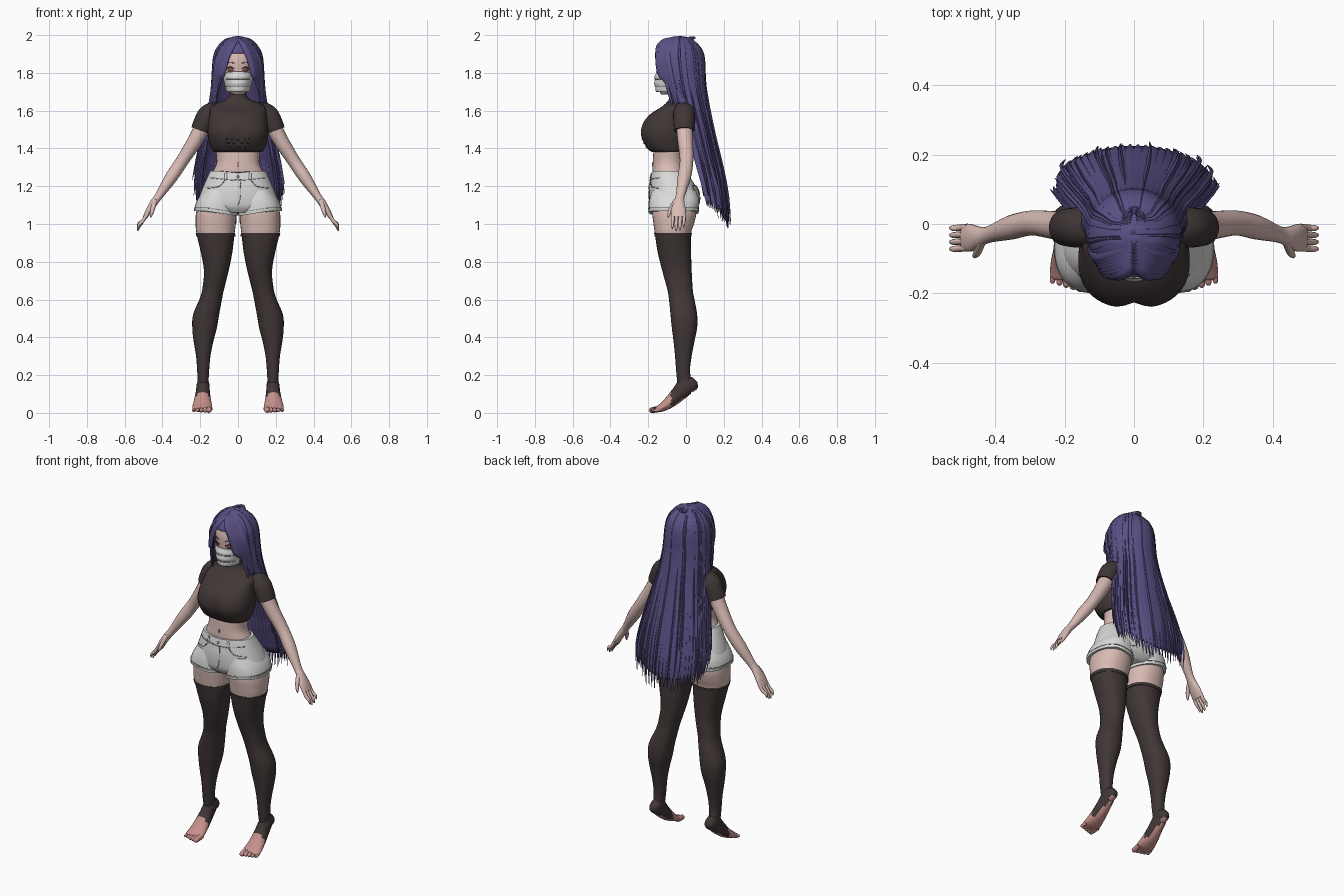
import bpy, bmesh, random
from math import sin, cos, pi, radians, exp
from mathutils import Vector
from mathutils.bvhtree import BVHTree

random.seed(4)
if "Cube" in bpy.data.objects:
    bpy.data.objects.remove(bpy.data.objects["Cube"])


def material(name, r, g, b):
    m = bpy.data.materials.new(name)
    m.use_nodes = True
    m.diffuse_color = (r, g, b, 1)
    node = m.node_tree.nodes["Principled BSDF"]
    node.inputs["Base Color"].default_value = (r, g, b, 1)
    node.inputs["Roughness"].default_value = 0.8
    return m


SKIN = material("skin", .70, .50, .46)
PINK = material("rosy skin", .56, .28, .26)
DARK = material("dark brown fabric", .052, .038, .037)
WHITE = material("white cloth", .70, .70, .69)
GREY = material("grey seam", .30, .30, .31)
HAIR = material("purple hair", .105, .082, .24)
SHADE = material("deep purple hair", .065, .05, .155)
IRIS = material("red iris", .40, .08, .08)


def finish(name, bm, mats, rule=None, thick=0):
    bmesh.ops.recalc_face_normals(bm, faces=bm.faces)
    me = bpy.data.meshes.new(name)
    for m in mats:
        me.materials.append(m)
    for f in bm.faces:
        f.smooth = True
        if rule:
            f.material_index = int(rule(f.calc_center_median(), f.normal))
    bm.to_mesh(me)
    bm.free()
    me.set_sharp_from_angle(angle=radians(50))
    ob = bpy.data.objects.new(name, me)
    bpy.context.collection.objects.link(ob)
    if thick:
        mod = ob.modifiers.new("thickness", "SOLIDIFY")
        mod.thickness, mod.offset = thick, 0
    return ob


def smooth_rows(rows, n):
    """Catmull-Rom interpolation through rows of numbers."""
    out = []
    for i in range(len(rows) - 1):
        a, b, c, d = (rows[max(i - 1, 0)], rows[i], rows[i + 1], rows[min(i + 2, len(rows) - 1)])
        for k in range(n):
            t = k / n
            out.append([q + .5 * t * (r - p + t * (2 * p - 5 * q + 4 * r - s + t * (3 * (q - r) + s - p)))
                        for p, q, r, s in zip(a, b, c, d)])
    return out + [list(rows[-1])]


def skin_rings(name, rings, mats, rule=None, thick=0, closed=True):
    bm = bmesh.new()
    vs = [[bm.verts.new(p) for p in ring] for ring in rings]
    n = len(vs[0])
    for lo, hi in zip(vs, vs[1:]):
        for j in range(n if closed else n - 1):
            bm.faces.new((lo[j], lo[(j + 1) % n], hi[(j + 1) % n], hi[j]))
    if closed:
        bm.faces.new(vs[0])
        bm.faces.new(vs[-1])
    return finish(name, bm, mats, rule, thick)


def loft(name, rows, mats, s=1, power=2.2, sides=32, warp=None, rule=None):
    """Stack of level rounded rings: z, x from, x to, y from, y to."""
    rings = []
    for z, x0, x1, y0, y1 in smooth_rows(rows, 4):
        ring = []
        for j in range(sides):
            c, d = cos(2 * pi * j / sides), sin(2 * pi * j / sides)
            c, d = [(1 if q > 0 else -1) * abs(q) ** (2 / power) for q in (c, d)]
            p = Vector((s * ((x0 + x1) / 2 + (x1 - x0) / 2 * c), (y0 + y1) / 2 + (y1 - y0) / 2 * d, z))
            ring.append(warp(p) if warp else p)
        rings.append(ring)
    return skin_rings(name, rings, mats, rule)


def tube(name, rows, mats, side, s=1, sides=14, steps=4, rule=None):
    """Tube along x, y, z with radius across and radius along the side axis."""
    pts = smooth_rows(rows, steps)
    rings = []
    for i, (x, y, z, ra, rb) in enumerate(pts):
        t = (Vector(pts[min(i + 1, len(pts) - 1)][:3]) - Vector(pts[max(i - 1, 0)][:3])).normalized()
        b = Vector(side)
        b = (b - t * b.dot(t)).normalized()
        n = t.cross(b)
        ring = [Vector((x, y, z)) + n * ra * cos(2 * pi * j / sides) + b * rb * sin(2 * pi * j / sides)
                for j in range(sides)]
        rings.append([Vector((s * p.x, p.y, p.z)) for p in ring])
    return skin_rings(name, rings, mats, rule)


def sheet(name, f, nu, nv, mats, thick):
    return skin_rings(name, [[f(i / nu, j / nv) for i in range(nu + 1)] for j in range(nv + 1)],
                      mats, None, thick, closed=False)


def project(target, pts, face, lift):
    tree = BVHTree.FromPolygons([v.co for v in target.data.vertices],
                                [p.vertices for p in target.data.polygons])
    out = []
    for x, z in pts:
        hit = tree.ray_cast(Vector((x, face, z)), Vector((0, -face, 0)))[0]
        out.append(Vector((x, (hit.y if hit else 0) + face * lift, z)))
    return out


def line(name, target, pts, width, mat, face=-1, lift=.003):
    """Thin painted strip laid on a surface."""
    p = smooth_rows(pts, 6)
    edges = []
    for i, (x, z) in enumerate(p):
        a, b = Vector(p[max(i - 1, 0)]), Vector(p[min(i + 1, len(p) - 1)])
        d = (b - a).normalized() * width / 2
        edges.append(project(target, [(x - d.y, z + d.x), (x + d.y, z - d.x)], face, lift))
    return skin_rings(name, edges, [mat], thick=.002, closed=False)


def disc(name, target, x, z, w, h, mat, lift):
    bm = bmesh.new()
    pts = [(x + w * cos(k * pi / 8), z + h * sin(k * pi / 8)) for k in range(16)]
    bm.faces.new([bm.verts.new(p) for p in project(target, pts, -1, lift)])
    return finish(name, bm, [mat], thick=.002)


# Torso, crop top and shorts
belly = loft("waist", [(1.2, -.16, .16, -.17, .02), (1.27, -.137, .137, -.178, 0),
                       (1.33, -.113, .113, -.176, -.01), (1.42, -.125, .125, -.17, 0)], [SKIN])
disc("navel", belly, 0, 1.315, .004, .011, PINK, .002)


def cleft(p):
    if p.y < -.1:
        p.y += .018 * exp(-(p.x / .03) ** 2 - ((p.z - 1.48) / .06) ** 2)
    return p


top = loft("crop_top", [(1.38, -.128, .128, -.18, .005), (1.405, -.143, .143, -.212, .01),
                        (1.47, -.16, .16, -.243, .03), (1.53, -.158, .158, -.233, .045),
                        (1.58, -.15, .15, -.192, .05), (1.62, -.145, .145, -.13, .045),
                        (1.647, -.095, .095, -.1, .03), (1.67, -.052, .052, -.087, .01),
                        (1.715, -.042, .042, -.085, 0)], [DARK], power=2.35, sides=48, warp=cleft)
for k in range(3):
    line(f"top_fold_{k}", top, [(-.06, 1.45 - k * .02), (0, 1.445 - k * .02), (.06, 1.45 - k * .02)], .003, DARK)

shorts = loft("shorts_body", [(1.06, -.13, .13, -.17, .04), (1.09, -.2, .2, -.19, .066), (1.13, -.208, .208, -.196, .073),
                              (1.18, -.192, .192, -.196, .066), (1.24, -.166, .166, -.19, .032),
                              (1.28, -.148, .148, -.183, .004)],
              [WHITE], sides=48, power=2.3, warp=lambda p: Vector((p.x, p.y, p.z - .1 * max(0, .1 - abs(p.x)) * (p.z > 1.2))))
line("waist_seam", shorts, [(-.145, 1.245), (0, 1.232), (.145, 1.245)], .004, GREY)
line("fly", shorts, [(.012, 1.23), (.014, 1.15), (0, 1.1)], .004, GREY)
disc("button", shorts, 0, 1.25, .007, .007, GREY, .004)
for s in (1, -1):
    line("front_pocket", shorts, [(s * .07, 1.232), (s * .1, 1.2), (s * .16, 1.19)], .004, GREY)
    line("back_pocket", shorts, [(s * .04, 1.2), (s * .04, 1.13), (s * .08, 1.11), (s * .12, 1.13), (s * .12, 1.2), (s * .04, 1.2)],
         .004, GREY, face=1)
    line("belt_loop", shorts, [(s * .065, 1.27), (s * .065, 1.235)], .012, WHITE, lift=.006)

# Legs and feet
LEG = [(1.14, .01, .2, -.17, .05), (1.06, .008, .222, -.178, .055), (1.0, .012, .224, -.172, .042),
       (.95, .018, .22, -.165, .027), (.85, .03, .197, -.15, .027), (.75, .05, .18, -.125, .03),
       (.65, .075, .19, -.098, .036), (.6, .085, .205, -.09, .045), (.52, .1, .238, -.082, .059),
       (.45, .112, .242, -.075, .059), (.38, .13, .235, -.066, .045), (.3, .146, .222, -.058, .03),
       (.22, .153, .216, -.052, .021), (.15, .157, .213, -.045, .035)]
for s, side in ((1, "left"), (-1, "right")):
    loft(side + "_leg", LEG, [SKIN, DARK], s, rule=lambda c, n: c.z < .95)
    loft(side + "_stocking_band", [(.935, .014, .22, -.166, .029), (.952, .015, .224, -.169, .031)], [DARK], s)
    hem = lambda p: Vector((p.x, p.y, p.z - .16 * max(0, .17 - abs(p.x)) * (p.z < 1.1)))
    loft(side + "_shorts_leg", [(1.072, .003, .229, -.196, .064), (1.09, .003, .229, -.198, .068),
                                (1.13, .004, .214, -.194, .07), (1.18, .02, .18, -.18, .05)], [WHITE], s, 2.3, warp=hem)
    loft(side + "_shorts_cuff", [(1.069, .002, .232, -.199, .067), (1.082, .002, .232, -.2, .069)], [WHITE], s, 2.3, warp=hem)
    loft(side + "_cuff_seam", [(1.086, .002, .231, -.2, .07), (1.09, .002, .231, -.2, .07)], [GREY], s, 2.3, warp=hem)
    tube(side + "_foot", [(.184, .062, .15, .012, .012), (.184, .045, .148, .032, .028), (.185, .005, .145, .048, .034),
                          (.186, -.035, .105, .042, .038), (.188, -.08, .062, .033, .046), (.189, -.12, .033, .024, .053),
                          (.19, -.15, .02, .016, .052), (.19, -.16, .017, .01, .045)],
         [DARK, PINK], (1, 0, 0), s, 18, rule=lambda c, n: c.y < -.08 or n.z < -.62)
    for k in range(5):
        x, r, tip = .151 + .02 * k, .016 - .0015 * k, -.195 + .006 * k
        tube(f"{side}_toe_{k}", [(x, -.13, .022, r, r), (x + .002, tip + .025, .016, r, r * .9),
                                 (x + .004, tip + .007, .013, r * .8, r * .8), (x + .004, tip, .011, .004, .004)],
             [PINK], (1, 0, 0), s, 10)

    # Arms, sleeves and hands
    tube(side + "_sleeve", [(.09, -.012, 1.6, .045, .05), (.125, -.01, 1.595, .053, .056), (.16, -.01, 1.572, .057, .058),
                            (.185, -.01, 1.53, .053, .056), (.199, -.01, 1.495, .05, .053)], [DARK], (0, 1, 0), s, 20)
    tube(side + "_arm", [(.17, -.01, 1.55, .045, .045), (.225, -.004, 1.445, .04, .041), (.295, .003, 1.335, .034, .036),
                         (.355, -.01, 1.245, .033, .035), (.418, -.03, 1.15, .021, .024), (.447, -.037, 1.11, .02, .03),
                         (.472, -.04, 1.07, .017, .04), (.492, -.04, 1.035, .012, .037)], [SKIN], (0, 1, 0), s, 18)
    for k in range(4):
        y, drop = -.069 + .02 * k, (.012, 0, .004, .02)[k]
        tube(f"{side}_finger_{k}", [(.48, y, 1.055, .01, .01), (.505, y - .002, 1.015, .0095, .0095),
                                    (.524, y - .003, .985 + drop, .008, .008), (.531, y - .003, .963 + drop, .003, .003)],
             [SKIN], (0, 1, 0), s, 8)
    tube(side + "_thumb", [(.44, -.05, 1.125, .013, .015), (.45, -.077, 1.085, .012, .012),
                           (.458, -.09, 1.055, .009, .009), (.463, -.094, 1.035, .003, .003)], [SKIN], (0, 1, 0), s, 8)

# Head, face and mask
head = loft("head", [(1.685, -.025, .025, -.13, -.07), (1.7, -.045, .045, -.14, -.03), (1.74, -.068, .068, -.148, .02),
                     (1.8, -.08, .08, -.148, .05), (1.87, -.088, .088, -.15, .07), (1.93, -.08, .08, -.13, .05),
                     (1.97, -.04, .04, -.08, .0)], [SKIN], sides=40)
for s in (1, -1):
    disc("eye_white", head, s * .042, 1.818, .021, .011, WHITE, .001)
    disc("iris", head, s * .041, 1.818, .011, .011, IRIS, .003)
    line("lash", head, [(s * .02, 1.823), (s * .042, 1.831), (s * .064, 1.82)], .005, DARK, lift=.004)
    line("brow", head, [(s * .02, 1.85), (s * .042, 1.857), (s * .062, 1.85)], .004, SHADE)


def mask_point(u, v):
    t = radians(-85 + 170 * u)
    bulge = .088 + .009 * sin(pi * v) + .002 * sin(6 * pi * v)
    return Vector(((.06 + .023 * v) * sin(t), -.068 - bulge * cos(t), 1.7 + v * (.092 + .015 * cos(t))))


mask = sheet("face_mask", mask_point, 24, 18, [WHITE], .004)
for z in (1.73, 1.768):
    line("mask_pleat", mask, [(-.06, z), (0, z), (.06, z)], .003, GREY, lift=.004)

# Hair: scalp, long sheet behind the back, and tapered strands
SHELL = [(.94, .18, .155, .07), (1.0, .2, .15, .08), (1.2, .222, .118, .092), (1.4, .19, .07, .092),
         (1.6, .148, .018, .104), (1.72, .135, -.01, .11), (1.85, .129, -.03, .124), (2, .129, -.03, .124)]


def shell(a, z, k=1.0):
    for (z0, *p), (z1, *q) in zip(SHELL, SHELL[1:]):
        if z <= z1:
            rx, cy, ry = [m + (n - m) * (z - z0) / (z1 - z0) for m, n in zip(p, q)]
            return Vector((k * rx * cos(a), cy + k * ry * sin(a), z))


def scalp(u, v):
    a = radians(360 * u)
    e = radians(89 + ((22 if sin(a) < -.72 else -18) - 89) * v)
    return Vector((.127 * cos(e) * cos(a), -.03 + .124 * cos(e) * sin(a), 1.85 + .142 * sin(e)))


def back_sheet(u, v):
    a = radians(-22 + 224 * u)
    return shell(a, 1.87 - v * (.72 + .1 * max(0, sin(a))), .96)


sheet("scalp_hair", scalp, 48, 14, [HAIR], .006)
sheet("back_hair_sheet", back_sheet, 36, 24, [SHADE], .008)


def strand(name, a, end, w, mat, out=1.0):
    rows = [(.012 * cos(a), -.03 + .08 * sin(a), 1.987, .004, w * .4)]
    for e in (60, 35, 10):
        c, d = cos(radians(e)), sin(radians(e))
        rows.append((.129 * c * cos(a), -.03 + .126 * c * sin(a), 1.85 + .143 * d, .007, w * .8))
    for k in range(6):
        t = k / 5
        p = shell(a, 1.74 + (end - 1.74) * t, 1 + (out - 1) * t)
        r = 1 if k < 4 else (.7 if k == 4 else .1)
        rows.append((p.x, p.y, p.z, .009 * r, w * r))
    tube(name, rows, [mat], (-sin(a), cos(a), 0), sides=6, steps=3)


N = 34
for k in range(N):
    a = radians(-18 + 216 * (k + .5) / N)
    low = 1.1 - .12 * max(0, sin(a)) + random.uniform(-.02, .03)
    strand(f"back_strand_{k}", a, low, .019, HAIR)
for k in range(30):
    a = radians(-12 + 204 * random.random())
    strand(f"loose_strand_{k}", a, random.uniform(.96, 1.2) + .08 * (1 - sin(a)), random.uniform(.005, .009),
           SHADE if k % 4 == 0 else HAIR, random.uniform(1.03, 1.13))

for s in (1, -1):
    # Bangs swept from the centre parting, then side locks
    for k in range(7):
        f = k / 6
        end = 1.74 - .13 * f
        rows = [(.004, -.115 + .06 * f, 1.978 + .012 * f, .005, .01),
                (.03 + .03 * f, -.147 + .06 * f, 1.945 + .01 * f, .008, .017),
                (.062 + .045 * f, -.153 + .055 * f, 1.88, .009, .018),
                (.082 + .04 * f, -.144 + .06 * f, 1.8, .009, .016),
                (.09 + .037 * f, -.125 + .065 * f, (1.8 + end) / 2, .007, .011),
                (.094 + .042 * f, -.1 + .06 * f, end, .001, .001)]
        tube(f"bang_{k}", rows, [HAIR], (1 - .4 * f, .3 + .7 * f, 0), s, 8, 4)
    for k in range(4):
        tube(f"front_lock_{k}", [(.095 + .01 * k, -.11 + .02 * k, 1.84, .007, .012), (.108 + .009 * k, -.1 + .02 * k, 1.74, .007, .011),
                                 (.118 + .008 * k, -.08 + .02 * k, 1.66, .005, .008),
                                 (.122 + .01 * k, -.065 + .02 * k, 1.6 + .015 * k, .001, .001)],
             [SHADE if k == 2 else HAIR], (.5, .8, 0), s, 6)
